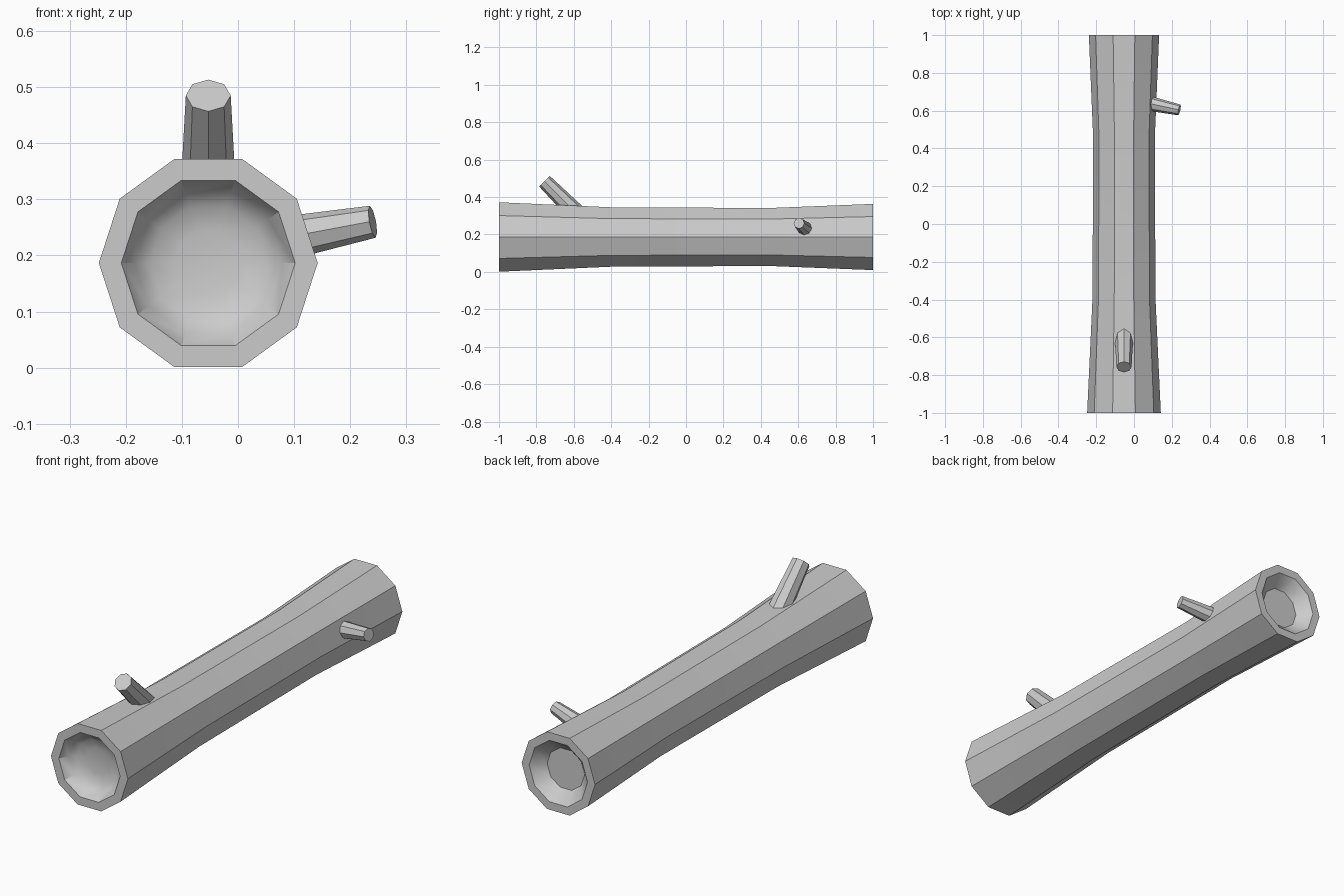
import bpy, bmesh, math
from mathutils import Vector

if "Cube" in bpy.data.objects:
    bpy.data.objects.remove(bpy.data.objects["Cube"])


def loft(name, rings, sides):
    """Skin a closed solid through rings given as (centre, axis, radius)."""
    bm = bmesh.new()
    loops = []
    for centre, axis, radius in rings:
        axis = Vector(axis).normalized()
        ref = Vector((1, 0, 0)) if abs(axis.x) < 0.8 else Vector((0, 0, 1))
        u = (ref - axis * ref.dot(axis)).normalized()
        v = axis.cross(u)
        loop = []
        for i in range(sides):
            a = 2 * math.pi * i / sides
            loop.append(bm.verts.new(Vector(centre) + radius * (u * math.cos(a) + v * math.sin(a))))
        loops.append(loop)
    for a, b in zip(loops, loops[1:]):
        for i in range(sides):
            j = (i + 1) % sides
            bm.faces.new((a[i], a[j], b[j], b[i]))
    bm.faces.new(list(reversed(loops[0])))
    bm.faces.new(loops[-1])
    bmesh.ops.recalc_face_normals(bm, faces=bm.faces)
    mesh = bpy.data.meshes.new(name)
    bm.to_mesh(mesh)
    bm.free()
    obj = bpy.data.objects.new(name, mesh)
    bpy.context.collection.objects.link(obj)
    bpy.ops.object.select_all(action='DESELECT')
    obj.select_set(True)
    bpy.context.view_layer.objects.active = obj
    bpy.ops.object.shade_smooth_by_angle(angle=math.radians(30))
    return obj


# Trunk: front hollow, flared outer bark, back hollow (y, radius)
profile = [(-0.93, 0.06), (-0.94, 0.105), (-0.96, 0.132), (-1.0, 0.155),
           (-1.0, 0.195), (-0.4, 0.167), (0.45, 0.163), (1.0, 0.186),
           (1.0, 0.148), (0.945, 0.095)]
loft("log_trunk", [((-0.053, y, 0.1865), (0, 1, 0), r) for y, r in profile], 10)


def branch(name, base, tip, r_base, r_tip):
    axis = Vector(tip) - Vector(base)
    loft(name, [(base, axis, r_base), (tip, axis, r_tip)], 8)


# Broken branch stubs
branch("top_branch", (-0.053, -0.557, 0.285), (-0.053, -0.757, 0.485), 0.051, 0.04)
branch("side_branch", (0.04, 0.647, 0.222), (0.24, 0.604, 0.26), 0.042, 0.029)
